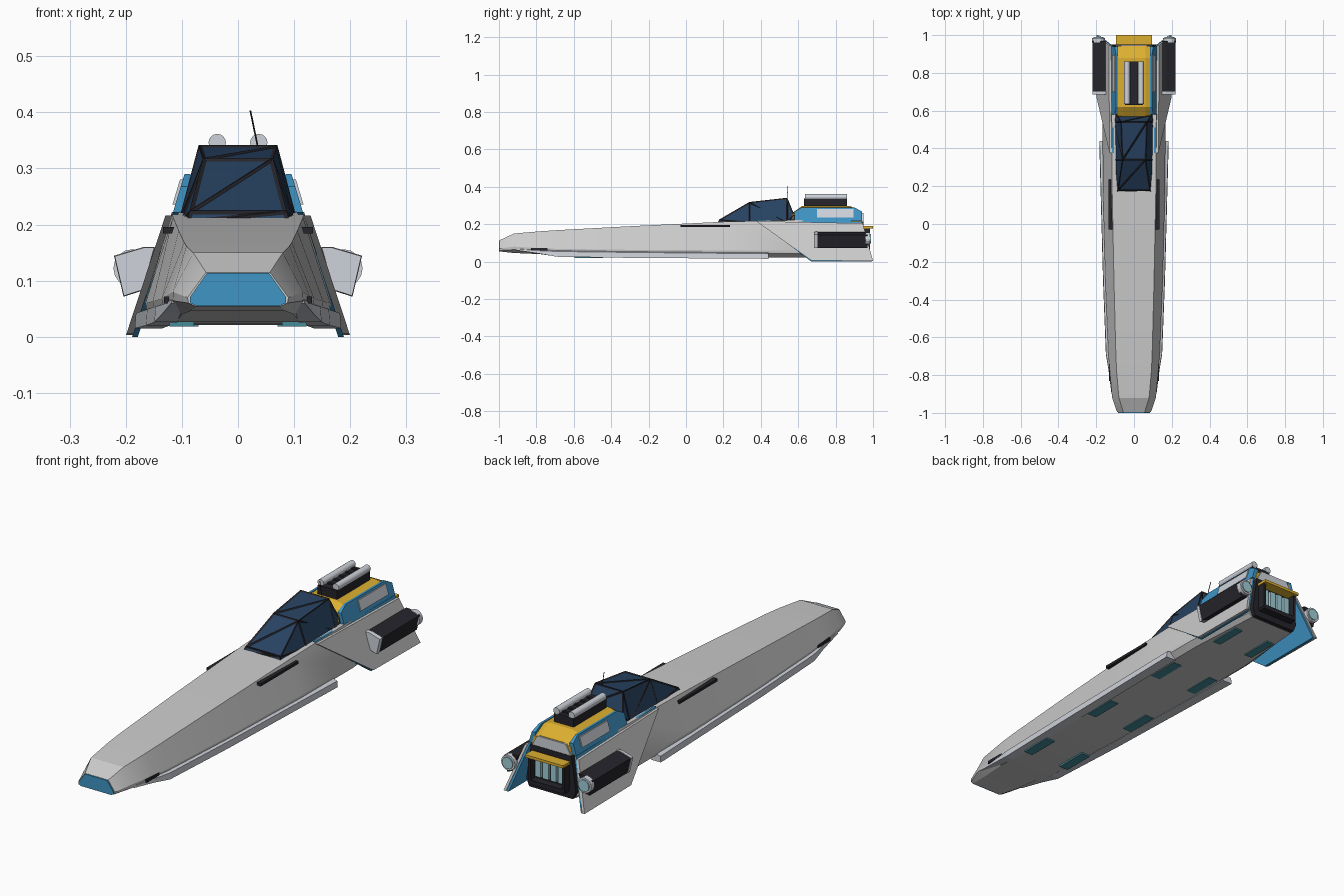
import bpy, bmesh, math
from mathutils import Vector

if "Cube" in bpy.data.objects:
    bpy.data.objects.remove(bpy.data.objects["Cube"])

COLORS = {"blue": (.05, .30, .56), "yellow": (.72, .43, .03), "glass": (.02, .055, .12),
          "dark": (.018, .018, .024), "cyan": (.35, .62, .68), "pale": (.62, .65, .70),
          "under": (.06, .27, .32)}
MATS = {}


def paint(ob, color):
    if color:
        if color not in MATS:
            MATS[color] = bpy.data.materials.new(color)
            MATS[color].diffuse_color = (*COLORS[color], 1)
        ob.data.materials.append(MATS[color])


def loft(name, rings, color=None, mirror=False):
    """Skin closed rings of equal length and cap both ends."""
    bm = bmesh.new()
    vs = [[bm.verts.new(p) for p in r] for r in rings]
    n = len(vs[0])
    for a, b in zip(vs, vs[1:]):
        for i in range(n):
            bm.faces.new((a[i], a[(i + 1) % n], b[(i + 1) % n], b[i]))
    bm.faces.new(vs[0])
    bm.faces.new(vs[-1])
    bmesh.ops.recalc_face_normals(bm, faces=bm.faces)
    me = bpy.data.meshes.new(name)
    bm.to_mesh(me)
    bm.free()
    ob = bpy.data.objects.new(name, me)
    bpy.context.collection.objects.link(ob)
    paint(ob, color)
    if mirror:
        ob.modifiers.new("Mirror", 'MIRROR')
    return ob


def box(name, x, y, z, color=None, mirror=False):
    return loft(name, [[(x[0], v, z[0]), (x[1], v, z[0]), (x[1], v, z[1]), (x[0], v, z[1])]
                       for v in y], color, mirror)


def rod(name, a, b, r, color=None, sides=16, mirror=False):
    a, b = Vector(a), Vector(b)
    q = (b - a).to_track_quat('Z', 'Y')
    ring = [q @ Vector((r * math.cos(t), r * math.sin(t), 0))
            for t in (2 * math.pi * i / sides for i in range(sides))]
    return loft(name, [[a + p for p in ring], [b + p for p in ring]], color, mirror)


def sym(y, half):
    """Symmetric cross-section from its right half, top to bottom."""
    return [(x, y, z) for x, z in half] + [(-x, y, z) for x, z in reversed(half)]


def side_x(z, off=0):
    """Outward lean shared by the hull flanks and the fins."""
    return .126 + (.22 - z) * .33 + off


def flank(name, outline, inner, outer, color=None):
    """Leaning side plate from a (y, z) outline."""
    return loft(name, [[(side_x(z, o), y, z) for y, z in outline] for o in (inner, outer)],
                color, True)


# Main hull and nose plate
hull = loft("hull", [sym(*s) for s in (
    (-.995, [(.057, .115), (.09, .070), (.088, .060), (.075, .054)]),
    (-.92, [(.080, .150), (.116, .080), (.115, .064), (.085, .046)]),
    (-.78, [(.092, .162), (.128, .072), (.126, .056), (.100, .040)]),
    (-.69, [(.096, .168), (.136, .068), (.134, .052), (.110, .027)]),
    (-.30, [(.106, .189), (.152, .063), (.150, .046), (.125, .023)]),
    (.20, [(.116, .213), (.165, .060), (.162, .042), (.135, .021)]),
    (.58, [(.118, .222), (.166, .060), (.162, .042), (.135, .021)]),
    (.93, [(.108, .213), (.125, .070), (.124, .042), (.110, .025)]))])
loft("nose_plate", [sym(y, [(.055, .114), (.086, .070), (.085, .060), (.074, .055)])
                    for y in (-1, -.99)], "blue")

# Lower side skirts
loft("skirt", [[(x0, y, zt), (x1, y, zt - .008), (x1 + .002, y, zb), (x0 - .02, y, zb)]
               for y, x0, x1, zt, zb in ((-.90, .108, .117, .075, .060),
                                         (-.78, .120, .132, .066, .042),
                                         (-.69, .128, .147, .062, .026),
                                         (-.30, .142, .162, .057, .020),
                                         (.44, .155, .182, .050, .015))], "pale", True)

# Dark flank slots and small bow guns
box("flank_slot", (.112, .134), (-.03, .235), (.184, .196), "dark", True)
box("bow_gun", (.105, .132), (-.83, -.74), (.059, .072), "dark", True)

# Rear fins: grey outside, blue lining inside
FIN = [(.375, .216), (.67, .006), (1, .003), (.945, .205)]
flank("rear_fin", FIN, -.010, .002)
flank("fin_lining", [(.375, .222), (.67, .0), (.995, .0), (.94, .215)], -.020, -.010, "blue")

# Cockpit glass, with a frame made of its triangulated edges
ring = lambda y, wb, zb, wt, zt, yb: [(wb, yb, zb), (wt, y, zt), (-wt, y, zt), (-wb, yb, zb)]
CAB = [ring(.18, .090, .205, .084, .222, .17), ring(.34, .098, .21, .060, .315, .34),
       ring(.54, .102, .21, .068, .338, .54), ring(.575, .102, .21, .090, .250, .585)]
loft("cockpit_glass", CAB, "glass")
frame = loft("cockpit_frame", CAB, "dark")
bm = bmesh.new()
bm.from_mesh(frame.data)
bmesh.ops.triangulate(bm, faces=bm.faces)
bm.to_mesh(frame.data)
bm.free()
wire = frame.modifiers.new("Wireframe", 'WIREFRAME')
wire.thickness = .009
wire.offset = 0
rod("antenna", (.036, .54, .335), (.022, .545, .403), .0015, "dark", 6)

# Engine housing: yellow top, blue cheeks, pale panels, grey tail
loft("engine_cover", [sym(y, [(.060, zt), (.092, zt - .012), (.100, .21)])
                      for y, zt in ((.57, .262), (.62, .296), (.88, .296), (.942, .262))], "yellow")
CHEEK = [(.58, .218), (.58, .268), (.62, .290), (.90, .290), (.94, .268), (.94, .218)]
loft("engine_cheek", [[(.085, y, z) for y, z in CHEEK],
                      [(.117 - (z - .218) * .3, y, z) for y, z in CHEEK]], "blue", True)
loft("cheek_panel", [[(x - (z - .235) * .3, y, z) for y, z in
                      ((.70, .236), (.895, .236), (.895, .280), (.70, .280))]
                     for x in (.100, .117)], "pale", True)
loft("tail_plate", [sym(y, [(.07, .260), (.095, .215)]) for y in (.93, .948)], "pale")

# Roof pack with twin tubes and slats
box("roof_pack", (-.048, .048), (.63, .86), (.290, .336), "dark")
rod("roof_tube", (.037, .635, .346), (.037, .86, .346), .0155, "pale", mirror=True)
for i in range(5):
    y = .66 + i * .042
    box("roof_slat", (-.022, .022), (y, y + .012), (.334, .342), "dark")

# Stern block with glowing windows under a yellow lip
loft("stern_block", [sym(y, [(.100, .215), (.122, .06), (.108, .026)]) for y in (.92, .95)], "dark")
box("stern_sill", (-.088, .088), (.94, .985), (.055, .075), "dark")
box("stern_post", (.078, .090), (.94, .985), (.065, .180), "dark", True)
box("stern_lip", (-.094, .094), (.94, 1), (.178, .190), "yellow")
for i in range(4):
    x = -.057 + i * .038
    box("stern_window", (x - .014, x + .014), (.94, .962), (.085, .168), "cyan")

# Side thrusters on the fins
POD = [(.150, .158), (.168, .158), (.219, .143), (.203, .074), (.172, .084)]
cap = lambda y, k: [(.185 + (x - .185) * k, y, .118 + (z - .118) * k) for x, z in POD]
loft("thruster_body", [cap(.70, 1), cap(.97, 1)], "dark", True)
loft("thruster_cap", [cap(.685, 1.02), cap(.702, 1.06)], "pale", True)
rod("thruster_nozzle", (.188, .96, .122), (.188, .985, .122), .034, "pale", mirror=True)
rod("nozzle_glow", (.188, .98, .122), (.188, .99, .122), .026, "cyan", mirror=True)

# Underside lift panels
for y in (-.52, -.09, .34, .74):
    box("lift_panel", (.078, .122) if y < .5 else (.07, .108), (y - .075, y + .075),
        (.018, .034), "under", True)

# Smooth the hull but keep its creases
bpy.context.view_layer.objects.active = hull
hull.select_set(True)
bpy.ops.object.shade_smooth_by_angle(angle=math.radians(20))

for m in bpy.data.materials:
    if m.users and not m.is_grease_pencil:
        m.use_nodes = True
        m.node_tree.nodes["Principled BSDF"].inputs["Base Color"].default_value = m.diffuse_color
